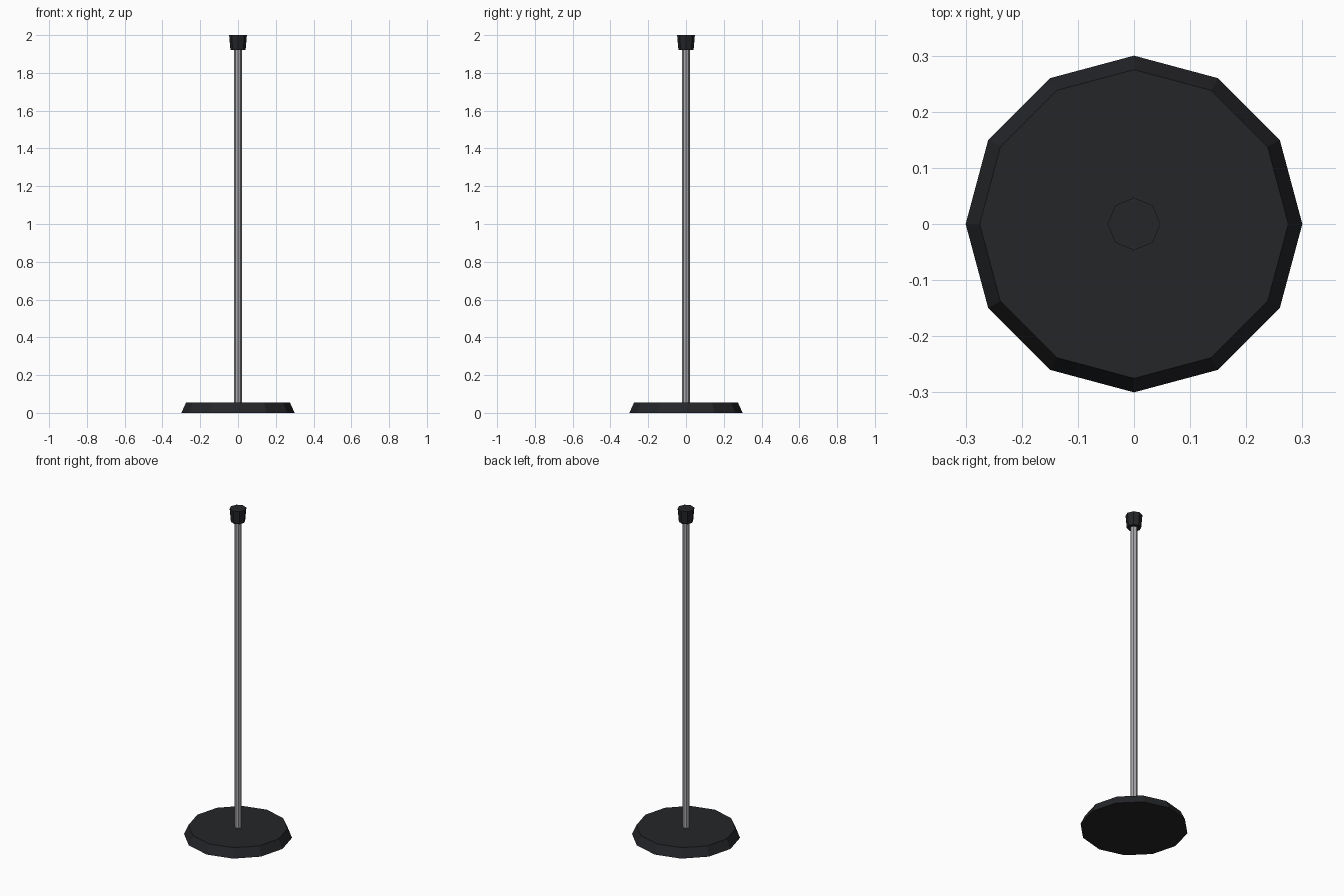
import bpy

if "Cube" in bpy.data.objects:
    bpy.data.objects.remove(bpy.data.objects["Cube"])

dark = bpy.data.materials.new("dark_plastic")
dark.diffuse_color = (0.018, 0.019, 0.022, 1)
dark.use_nodes = True
dark.node_tree.nodes["Principled BSDF"].inputs["Base Color"].default_value = dark.diffuse_color
steel = bpy.data.materials.new("steel")
steel.diffuse_color = (0.4, 0.4, 0.42, 1)
steel.use_nodes = True
steel.node_tree.nodes["Principled BSDF"].inputs["Base Color"].default_value = steel.diffuse_color


def tapered(name, sides, r_low, r_high, z_low, z_high, mat):
    """Flat-faced upright frustum between two heights."""
    bpy.ops.mesh.primitive_cone_add(
        vertices=sides, radius1=r_low, radius2=r_high,
        depth=z_high - z_low, location=(0, 0, (z_low + z_high) / 2))
    ob = bpy.context.object
    ob.name = name
    ob.data.materials.append(mat)
    return ob


# Twelve-sided weighted foot
tapered("base", 12, 0.30, 0.275, 0.0, 0.055, dark)
# Slim octagonal pole, seated slightly into the base and cap
tapered("pole", 8, 0.02, 0.02, 0.05, 1.925, steel)
# Flared octagonal cap
tapered("top_cap", 8, 0.04, 0.047, 1.92, 2.0, dark)
